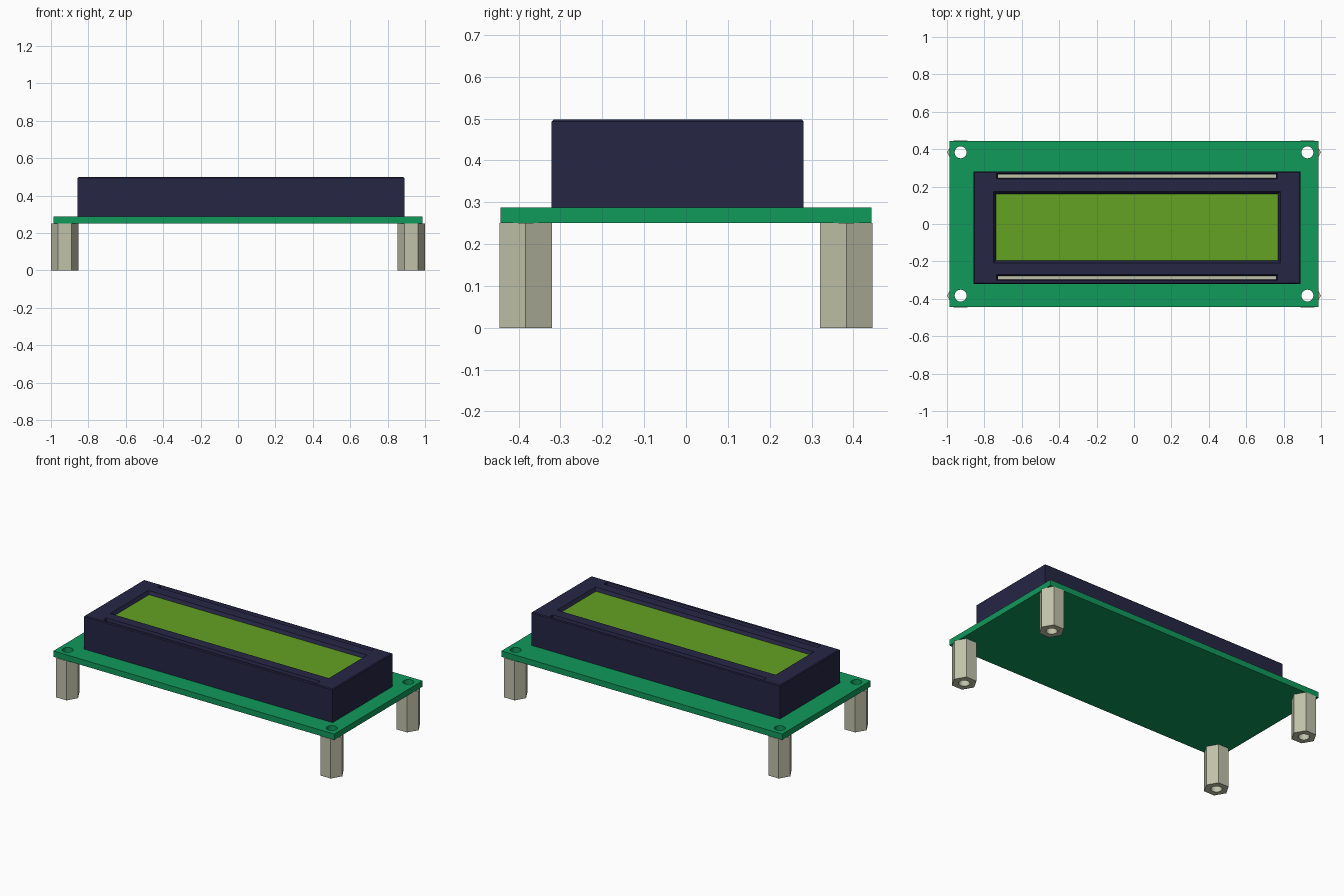
import bpy
import bmesh
from mathutils import Matrix

cube = bpy.data.objects.get("Cube")
if cube:
    bpy.data.objects.remove(cube, do_unlink=True)


def material(name, r, g, b):
    m = bpy.data.materials.new(name)
    m.use_nodes = True
    m.diffuse_color = (r, g, b, 1)
    m.node_tree.nodes["Principled BSDF"].inputs["Base Color"].default_value = (r, g, b, 1)
    return m


GREEN = material("board green", 0.005, 0.32, 0.105)
NAVY = material("dark navy", 0.019, 0.019, 0.06)
LIME = material("screen lime", 0.127, 0.36, 0.016)
METAL = material("pale metal", 0.53, 0.54, 0.40)


def finish(name, bm, mat):
    bmesh.ops.recalc_face_normals(bm, faces=bm.faces)
    mesh = bpy.data.meshes.new(name)
    bm.to_mesh(mesh)
    bm.free()
    mesh.materials.append(mat)
    obj = bpy.data.objects.new(name, mesh)
    bpy.context.collection.objects.link(obj)
    return obj


def box(name, x, y, z0, z1, sx, sy, mat, flare=0.0):
    """Box on z0..z1; flare widens the top on every side."""
    bm = bmesh.new()
    bmesh.ops.create_cube(bm, size=1)
    for v in bm.verts:
        grow = 2 * flare if v.co.z > 0 else 0
        v.co.x = x + v.co.x * (sx + grow)
        v.co.y = y + v.co.y * (sy + grow)
        v.co.z = z1 if v.co.z > 0 else z0
    return finish(name, bm, mat)


def prism(name, x, y, z0, z1, radius, sides, mat, turn=0.0):
    bm = bmesh.new()
    place = Matrix.Translation((x, y, (z0 + z1) / 2)) @ Matrix.Rotation(turn, 4, "Z")
    bmesh.ops.create_cone(bm, cap_ends=True, segments=sides, radius1=radius,
                          radius2=radius, depth=z1 - z0, matrix=place)
    return finish(name, bm, mat)


def cut(obj, cutters):
    """Subtract the cutters, bake the result and remove them."""
    for c in cutters:
        c.hide_render = True
        mod = obj.modifiers.new("cut", "BOOLEAN")
        mod.operation = "DIFFERENCE"
        mod.solver = "EXACT"
        mod.object = c
    graph = bpy.context.evaluated_depsgraph_get()
    baked = bpy.data.meshes.new_from_object(obj.evaluated_get(graph))
    obj.modifiers.clear()
    obj.data = baked
    for c in cutters:
        bpy.data.objects.remove(c, do_unlink=True)


def smooth(obj):
    bpy.ops.object.select_all(action="DESELECT")
    obj.select_set(True)
    bpy.context.view_layer.objects.active = obj
    bpy.ops.object.shade_smooth_by_angle()


# Circuit board and hexagonal standoffs, with holes running right through
UNDER, DECK, TOP = 0.25, 0.287, 0.498
board = box("circuit_board", 0, 0, UNDER, DECK, 1.972, 0.886, GREEN)
holes = []
for side, sx in (("left", 1), ("right", -1)):
    for end, sy in (("front", -1), ("back", 1)):
        x, y = sx * 0.927, sy * 0.383
        leg = prism(f"{end}_{side}_standoff", x, y, 0, UNDER, 0.073, 6, METAL)
        # a vertex must point along x
        if max(v.co.x for v in leg.data.vertices) - x < 0.07:
            leg.data.transform(Matrix.Translation((x, y, 0))
                               @ Matrix.Rotation(0.5235988, 4, "Z")
                               @ Matrix.Translation((-x, -y, 0)))
        cut(leg, [prism("bore", x, y, -0.1, 0.4, 0.032, 24, METAL)])
        smooth(leg)
        holes.append(prism("hole", x, y, 0.1, 0.4, 0.032, 24, GREEN))
cut(board, holes)
smooth(board)

# Display housing with a lightly softened top rim
CX, CY = 0.016, -0.02
housing = box("display_housing", CX, CY, DECK, TOP, 1.746, 0.602, NAVY)
bm = bmesh.new()
bm.from_mesh(housing.data)
rim = [e for e in bm.edges if all(v.co.z > TOP - 0.01 for v in e.verts)]
bmesh.ops.bevel(bm, geom=rim, offset=0.005, segments=1, affect="EDGES")
bm.to_mesh(housing.data)
bm.free()

# Sloped window and two long slots sunk into the housing
FLOOR = TOP - 0.022
slots = (("back", 0.257), ("front", -0.287))
cutters = [box("window_cutter", CX, -0.017, FLOOR, TOP + 0.001, 1.508, 0.356, NAVY, 0.014)]
for end, y in slots:
    cutters.append(box("slot_cutter", CX, y, FLOOR, TOP + 0.001, 1.49, 0.02, NAVY, 0.006))
cut(housing, cutters)

# Screen panel and metal strips on the sunken floors
box("screen", CX, -0.017, FLOOR - 0.002, FLOOR + 0.004, 1.506, 0.354, LIME)
for end, y in slots:
    box(f"{end}_metal_strip", CX, y - 0.001, FLOOR - 0.002, FLOOR + 0.006, 1.486, 0.018, METAL)
